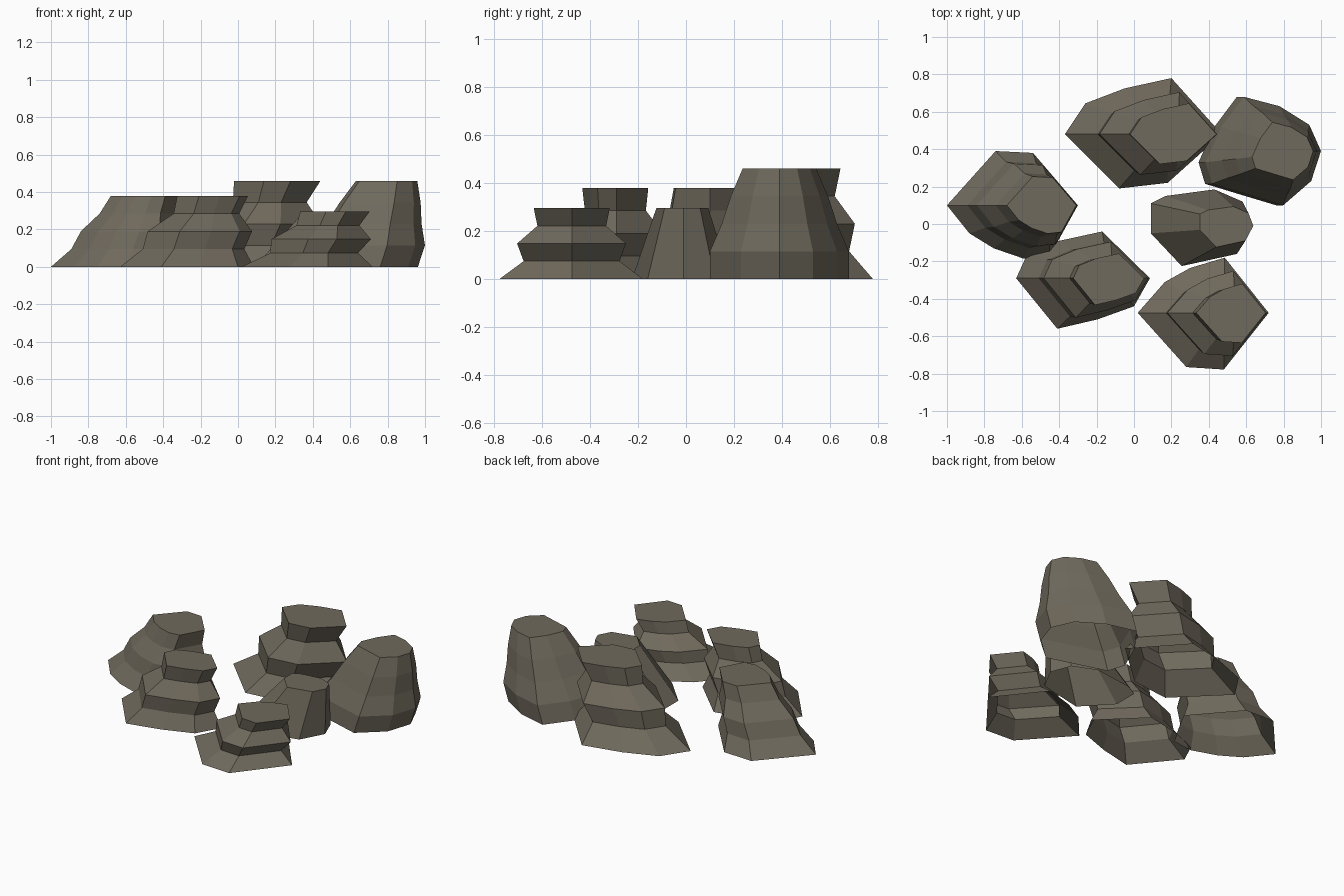
import bpy, bmesh

if "Cube" in bpy.data.objects:
    bpy.data.objects.remove(bpy.data.objects["Cube"])

stone = bpy.data.materials.new("weathered stone")
stone.diffuse_color = (0.16, 0.142, 0.108, 1)
stone.use_nodes = True
stone.node_tree.nodes["Principled BSDF"].inputs["Base Color"].default_value = stone.diffuse_color

LEAN = 0.037   # sideways shift towards +x for each level


def rock(name, centre, height, outline, scales, lean=LEAN):
    """Stack scaled copies of a ground outline, open below, flat cap on top."""
    cx, cy = centre
    bm = bmesh.new()
    rings = []
    for i, s in enumerate(scales):
        z = height * i / (len(scales) - 1)
        rings.append([bm.verts.new((cx + (x - cx) * s + lean * i,
                                    cy + (y - cy) * s, z)) for x, y in outline])
    n = len(outline)
    for low, high in zip(rings, rings[1:]):
        for k in range(n):
            j = (k + 1) % n
            bm.faces.new((low[k], low[j], high[j], high[k]))
    bm.faces.new(rings[-1])
    bmesh.ops.recalc_face_normals(bm, faces=bm.faces)
    if bm.faces[:][-1].normal.z < 0:
        bmesh.ops.reverse_faces(bm, faces=bm.faces[:])
    mesh = bpy.data.meshes.new(name)
    bm.to_mesh(mesh)
    bm.free()
    mesh.materials.append(stone)
    bpy.context.collection.objects.link(bpy.data.objects.new(name, mesh))


# outlines run counter-clockwise, starting at the left corner
rock("left_rock", (-0.65, 0.10), 0.38,
     [(-1, .10), (-.88, -.05), (-.75, -.13), (-.59, -.185), (-.45, -.17),
      (-.30, .10), (-.54, .38), (-.74, .39)],
     [1, .80, .766, .59, .53], .039)

rock("front_left_rock", (-0.27, -0.29), 0.38,
     [(-.63, -.29), (-.41, -.56), (-.195, -.51), (0, -.44), (.085, -.29),
      (-.17, -.04), (-.40, -.09), (-.57, -.16)],
     [1, .76, .78, .49, .53], .034)

rock("front_rock", (0.37, -0.475), 0.295,
     [(.02, -.475), (.28, -.765), (.48, -.778), (.72, -.475),
      (.485, -.18), (.30, -.235), (.165, -.31)],
     [1, .67, .76, .48, .53])

rock("back_rock", (0.05, 0.48), 0.46,
     [(-.37, .48), (-.08, .19), (.18, .22), (.47, .48),
      (.20, .78), (-.05, .725), (-.26, .645)],
     [1, .67, .75, .47, .55], .04)

rock("right_rock", (0.635, 0.39), 0.46,
     [(.345, .33), (.38, .215), (.56, .16), (.76, .10), (.91, .23),
      (.962, .39), (.90, .53), (.74, .63), (.55, .68), (.43, .52)],
     [1, 1, .83, .70, .53], .0375)

# small plain boulder with straight sides
rock("middle_rock", (0.36, -0.01), 0.295,
     [(.09, .11), (.09, -.05), (.255, -.225), (.55, -.16), (.63, -.01),
      (.58, .12), (.43, .185), (.17, .15)],
     [1, .53], .135)
